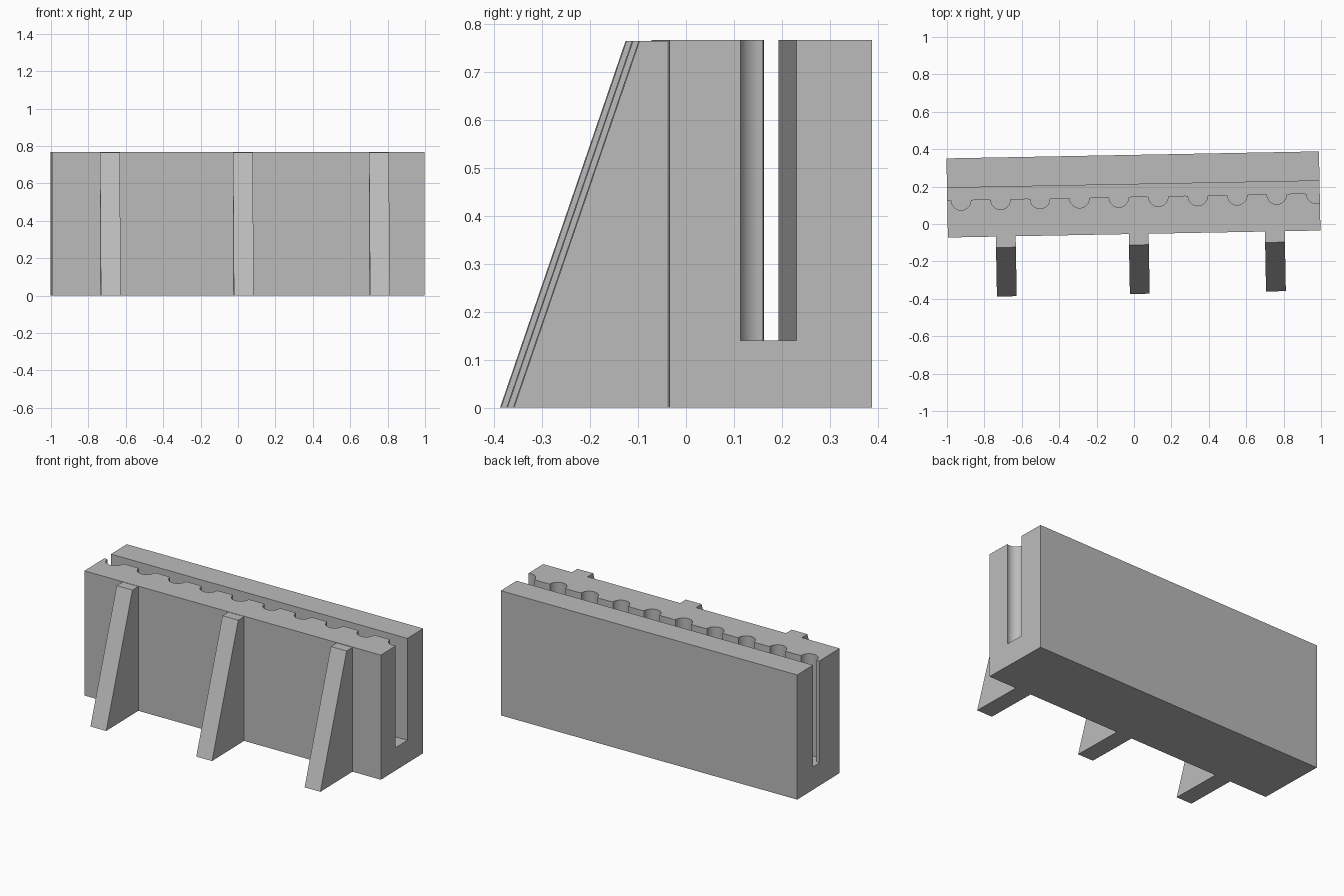
import bpy, bmesh, math
from mathutils import Matrix

if "Cube" in bpy.data.objects:
    bpy.data.objects.remove(bpy.data.objects["Cube"], do_unlink=True)

YAW = 0.0188            # the whole wall stands slightly turned
HALF, FRONT, BACK, TOP = 0.996, -0.0535, 0.3695, 0.767
SLOT_FLOOR, SLOT_FRONT, SLOT_BACK = 0.14, 0.146, 0.212
PITCH, RADIUS, FIRST = 0.211, 0.052, -0.922

grey = bpy.data.materials.new("concrete grey")
grey.use_nodes = True
grey.diffuse_color = (0.5, 0.5, 0.5, 1)
grey.node_tree.nodes["Principled BSDF"].inputs["Base Color"].default_value = (0.5, 0.5, 0.5, 1)


def prism(name, outline, direction):
    """Extrude a closed outline of 3D points along a direction."""
    bm = bmesh.new()
    face = bm.faces.new([bm.verts.new(p) for p in outline])
    new = bmesh.ops.extrude_face_region(bm, geom=[face])["geom"]
    bmesh.ops.translate(bm, vec=direction, verts=[v for v in new if isinstance(v, bmesh.types.BMVert)])
    bmesh.ops.recalc_face_normals(bm, faces=bm.faces)
    bmesh.ops.transform(bm, matrix=Matrix.Rotation(YAW, 4, 'Z'), verts=bm.verts)
    mesh = bpy.data.meshes.new(name)
    bm.to_mesh(mesh)
    bm.free()
    mesh.materials.append(grey)
    obj = bpy.data.objects.new(name, mesh)
    bpy.context.collection.objects.link(obj)
    return obj


# Solid wall block
block = prism("wall_block", [(-HALF, FRONT, 0), (HALF, FRONT, 0), (HALF, BACK, 0), (-HALF, BACK, 0)],
              (0, 0, TOP))

# Slot with rounded flutes along its front side
outline = [(HALF + 0.1, SLOT_BACK), (-HALF - 0.1, SLOT_BACK), (-HALF - 0.1, SLOT_FRONT)]
for i in range(10):
    cx = FIRST + i * PITCH
    # flared lip, half circle, flared lip
    outline.append((cx - RADIUS - 0.014, SLOT_FRONT))
    for k in range(17):
        a = math.pi + math.pi * k / 16
        outline.append((cx + RADIUS * math.cos(a), SLOT_FRONT - 0.003 + RADIUS * math.sin(a)))
    outline.append((cx + RADIUS + 0.014, SLOT_FRONT))
outline.append((HALF + 0.1, SLOT_FRONT))
cutter = prism("slot_cutter", [(x, y, SLOT_FLOOR) for x, y in outline], (0, 0, 1))
cutter.hide_render = True

cut = block.modifiers.new("slot", 'BOOLEAN')
cut.operation, cut.solver, cut.object = 'DIFFERENCE', 'EXACT', cutter
bpy.context.view_layer.objects.active = block
block.select_set(True)
bpy.ops.object.modifier_apply(modifier="slot")
bpy.data.objects.remove(cutter, do_unlink=True)
bpy.ops.object.shade_smooth_by_angle(angle=math.radians(30))

# Sloping buttresses on the front
for name, cx in (("right_buttress", -0.687), ("middle_buttress", 0.024), ("left_buttress", 0.752)):
    x = cx - 0.053
    prism(name, [(x, FRONT + 0.01, 0), (x, -0.374, 0), (x, -0.112, TOP - 0.002), (x, FRONT + 0.01, TOP - 0.002)],
          (0.106, 0, 0))
